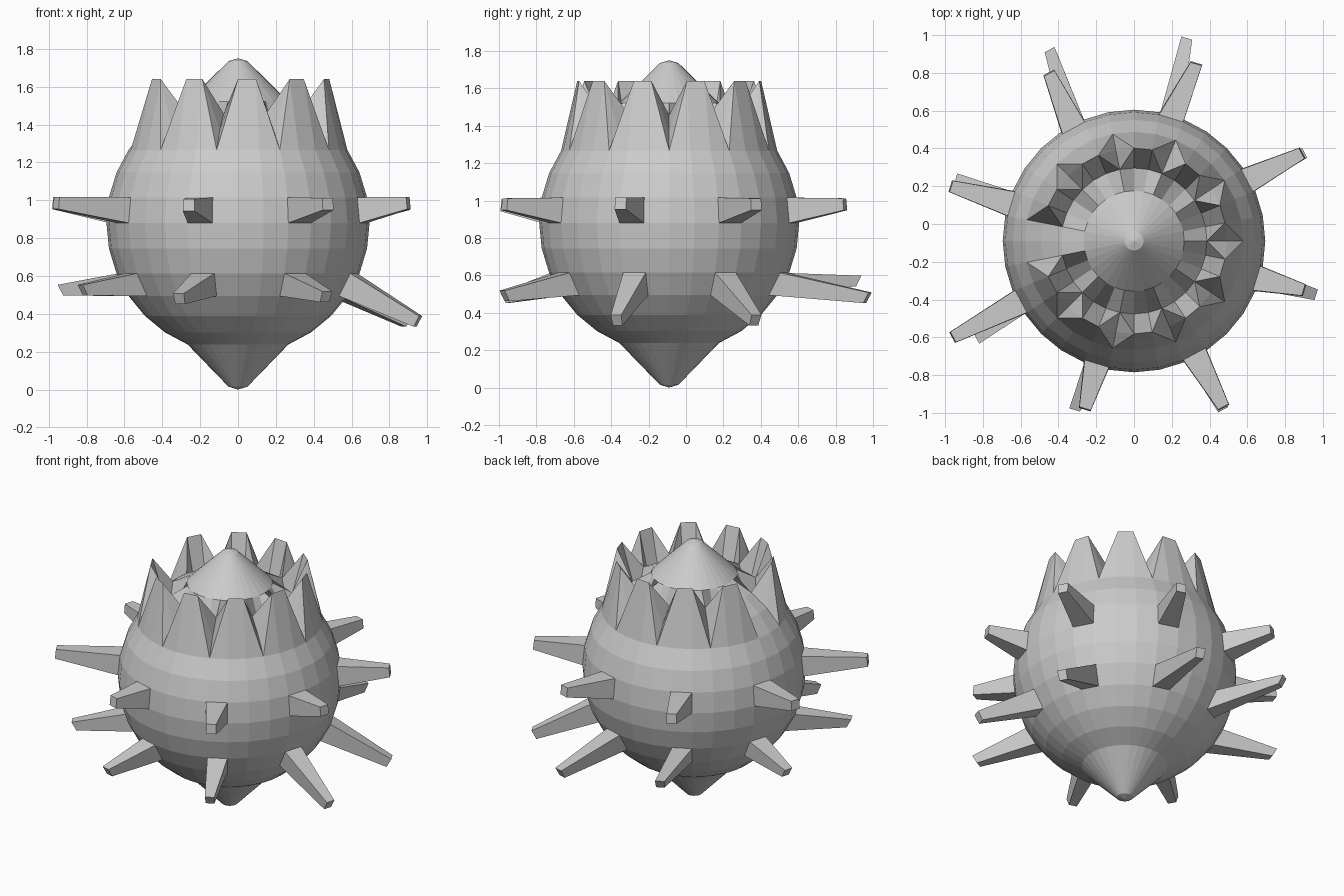
import bpy, bmesh
from math import sin, cos, radians, tau
from mathutils import Vector

if "Cube" in bpy.data.objects:
    bpy.data.objects.remove(bpy.data.objects["Cube"])

N = 32                      # columns round the ball
R, CY, CZ = 0.695, -0.09, 0.88
STEP = 11.25                # degrees between rings

# Ring table: pole, narrow tip ring, then ball latitudes up to the top tip
rings = [(0.05, 0.015)]
for i in range(-6, 7):
    a = radians(i * STEP)
    rings.append((R * cos(a), CZ + R * sin(a)))
rings.append((0.05, 1.735))
LAT = lambda i: i + 7       # ring index for latitude step i

# Crown teeth: these columns have their edge raised and the floor behind sunk
teeth = [1, 4, 7, 10, 13, 18, 21, 24, 27, 30]
raised = {(k + d) % N for k in teeth for d in (0, 1)}

bm = bmesh.new()
grid = []
for ri, (r, z) in enumerate(rings):
    row = []
    for j in range(N):
        h = z
        if j in raised and ri == LAT(4):
            h = 1.64
        if j in raised and ri == LAT(5):
            h = 1.27
        a = tau * j / N
        row.append(bm.verts.new((r * cos(a), CY + r * sin(a), h)))
    grid.append(row)

# Spikes: column -> tip centre (upper row, lower row)
upper = {2: (.89, .375, .98), 6: (.33, .85, .98), 10: (-.45, .80, .98), 14: (-.97, .20, .985),
         18: (-.96, -.60, .985), 22: (-.26, -.98, .975), 26: (.475, -.97, .98), 30: (.90, -.35, .985)}
lower = {2: (.89, .37, .36), 6: (.275, .97, .48), 10: (-.44, .91, .57), 14: (-.93, .235, .525),
         18: (-.82, -.60, .525), 22: (-.31, -.97, .48), 26: (.465, -.97, .49), 30: (.95, -.37, .36)}
spikes = {LAT(0): upper, LAT(-3): lower}


def spike(base, tip):
    """Tapered four-sided spike on a quad of the ball."""
    mid = sum((v.co for v in base), Vector()) / 4
    tip = Vector(tip)
    end = [bm.verts.new(tip + (v.co - mid) * 0.47) for v in base]
    for i in range(4):
        n = (i + 1) % 4
        bm.faces.new((base[i], base[n], end[n], end[i]))
    bm.faces.new(end)


# Skin of the ball, crown and end cones
for ri in range(len(rings) - 1):
    for j in range(N):
        n = (j + 1) % N
        a, b, c, d = grid[ri][j], grid[ri][n], grid[ri + 1][n], grid[ri + 1][j]
        if j in spikes.get(ri, {}):
            spike([a, b, c, d], spikes[ri][j])
        elif ri in (LAT(3), LAT(4)) and (j in raised) != (n in raised):
            # tooth flanks fold along the ridge running from the tooth tip
            if (j in raised) == (ri == LAT(3)):
                bm.faces.new((a, b, d))
                bm.faces.new((b, c, d))
            else:
                bm.faces.new((a, b, c))
                bm.faces.new((a, c, d))
            # the diagonal starts at the raised corner in both bands
        else:
            bm.faces.new((a, b, c, d))

# Closed points top and bottom
low, top = bm.verts.new((0, CY, 0)), bm.verts.new((0, CY, 1.75))
for j in range(N):
    n = (j + 1) % N
    bm.faces.new((low, grid[0][n], grid[0][j]))
    bm.faces.new((top, grid[-1][j], grid[-1][n]))

bmesh.ops.recalc_face_normals(bm, faces=bm.faces)
mesh = bpy.data.meshes.new("spiked_ball")
bm.to_mesh(mesh)
bm.free()
obj = bpy.data.objects.new("spiked_ball", mesh)
bpy.context.collection.objects.link(obj)
